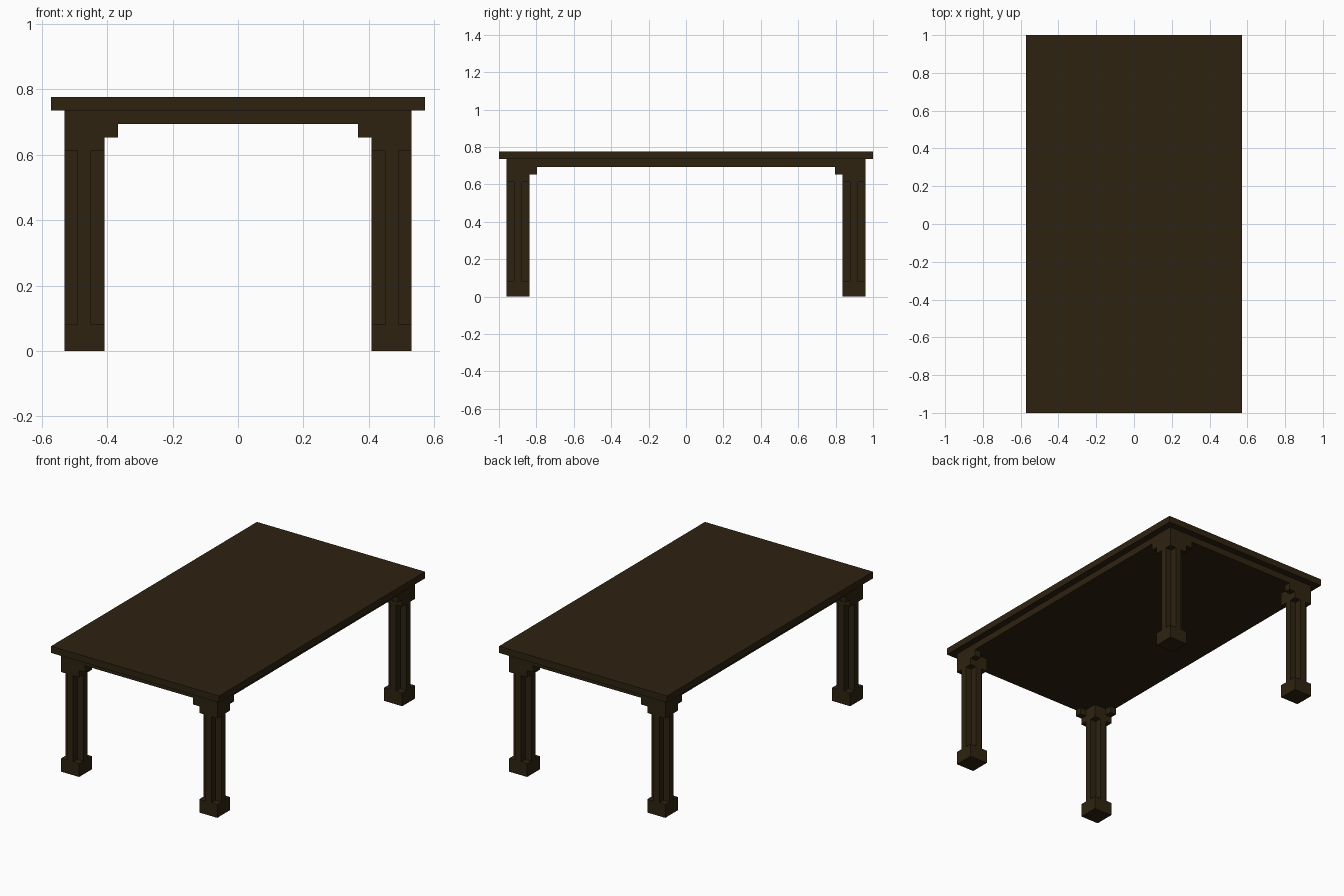
import bpy, bmesh

if "Cube" in bpy.data.objects:
    bpy.data.objects.remove(bpy.data.objects["Cube"])

U = 2 / 49  # the table is built on a grid of 49 units along its length

wood = bpy.data.materials.new("dark brown wood")
wood.diffuse_color = (0.027, 0.0165, 0.0055, 1)
wood.use_nodes = True
wood.node_tree.nodes["Principled BSDF"].inputs["Base Color"].default_value = wood.diffuse_color


def prism(name, profile, z0, z1):
    """Extrude a flat outline (grid units, counter-clockwise) from z0 to z1."""
    bm = bmesh.new()
    face = bm.faces.new([bm.verts.new((x * U, y * U, z0 * U)) for x, y in profile])
    ext = bmesh.ops.extrude_face_region(bm, geom=[face], use_keep_orig=True)
    top = [v for v in ext["geom"] if isinstance(v, bmesh.types.BMVert)]
    bmesh.ops.translate(bm, verts=top, vec=(0, 0, (z1 - z0) * U))
    bmesh.ops.recalc_face_normals(bm, faces=bm.faces)
    mesh = bpy.data.meshes.new(name)
    bm.to_mesh(mesh)
    bm.free()
    mesh.materials.append(wood)
    obj = bpy.data.objects.new(name, mesh)
    bpy.context.collection.objects.link(obj)
    return obj


def rect(x0, x1, y0, y1):
    x0, x1 = sorted((x0, x1))
    y0, y1 = sorted((y0, y1))
    return [(x0, y0), (x1, y0), (x1, y1), (x0, y1)]


# Tabletop and the solid slab under it
prism("tabletop", rect(-14, 14, -24.5, 24.5), 18, 19)
prism("under_slab", rect(-13, 13, -23.5, 23.5), 17, 18)

# Plus-shaped outline of the leg shaft
a, b = 1.5, 0.5
PLUS = [(a, -b), (a, b), (b, b), (b, a), (-b, a), (-b, b),
        (-a, b), (-a, -b), (-b, -b), (-b, -a), (b, -a), (b, -b)]

for sy, end in ((-1, "front"), (1, "back")):
    for sx, side in ((-1, "left"), (1, "right")):
        tag = f"{end}_{side}"
        cx, cy = sx * 11.5, sy * 22
        block = rect(cx - a, cx + a, cy - a, cy + a)
        prism(f"{tag}_foot", block, 0, 2)
        prism(f"{tag}_leg_shaft", [(cx + x, cy + y) for x, y in PLUS], 2, 15)
        prism(f"{tag}_capital", block, 15, 17)
        # Small corner brackets, flush with the outer faces
        prism(f"{tag}_bracket_x", rect(sx * 9, sx * 10, sy * 22.5, sy * 23.5), 16, 17)
        prism(f"{tag}_bracket_y", rect(sx * 12, sx * 13, sy * 19.5, sy * 20.5), 16, 17)
